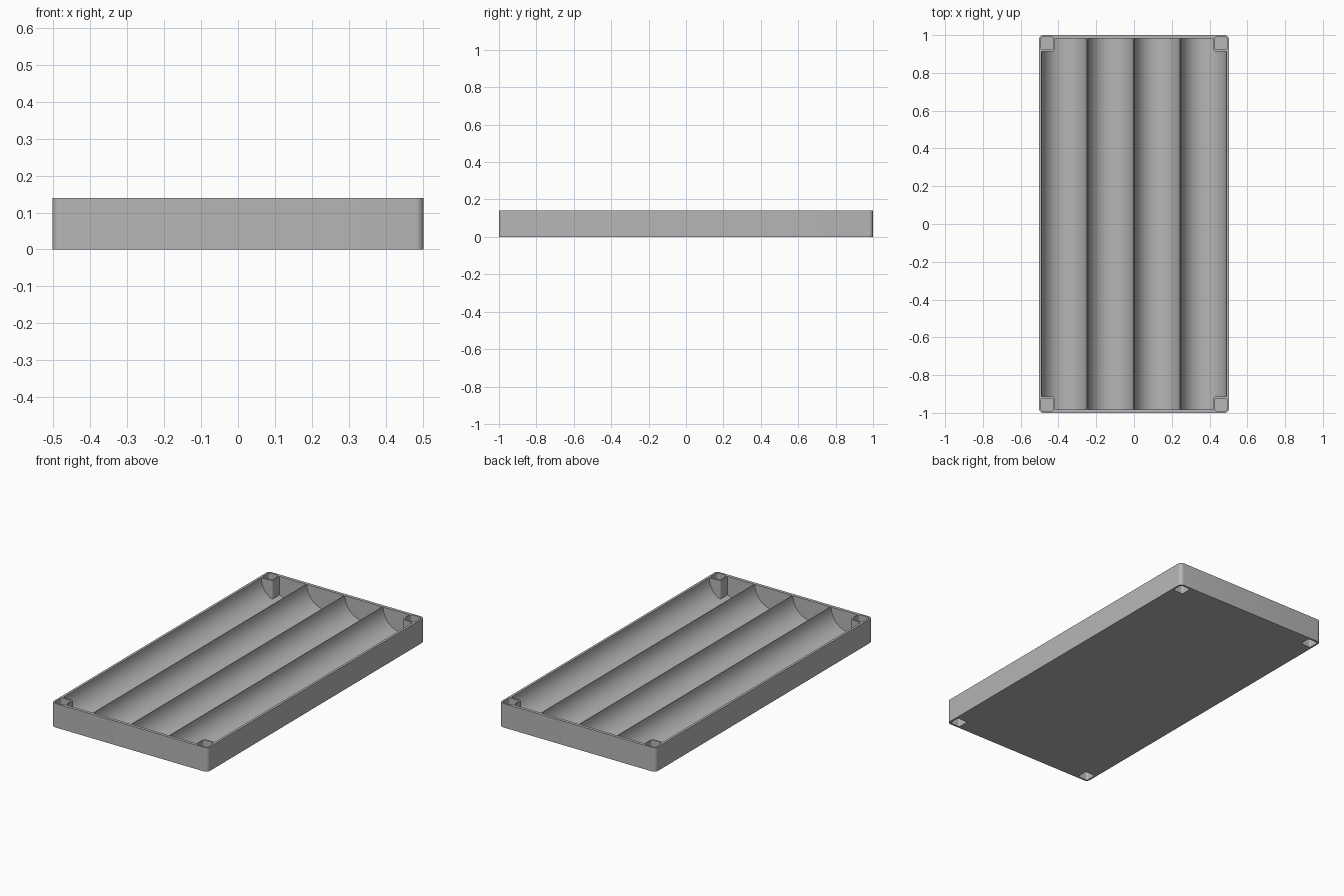
import bpy, bmesh, math

cube = bpy.data.objects.get("Cube")
if cube:
    bpy.data.objects.remove(cube, do_unlink=True)

HALF_X, HALF_Y, HEIGHT = 0.503, 1.0, 0.14
END_Y = 0.982            # inner face of the end walls
RADIUS, PITCH = 0.12, 0.246
POST_X, POST_Y = 0.419, 0.913

grey = bpy.data.materials.new("plain grey")
grey.use_nodes = True
colour = (0.47, 0.47, 0.47, 1)
grey.diffuse_color = colour
grey.node_tree.nodes["Principled BSDF"].inputs["Base Color"].default_value = colour


def prism(name, points, direction):
    """Extrude a closed outline along a direction."""
    bm = bmesh.new()
    face = bm.faces.new([bm.verts.new(p) for p in points])
    top = bmesh.ops.extrude_face_region(bm, geom=[face])["geom"]
    bmesh.ops.translate(bm, vec=direction,
                        verts=[v for v in top if isinstance(v, bmesh.types.BMVert)])
    bmesh.ops.recalc_face_normals(bm, faces=bm.faces)
    mesh = bpy.data.meshes.new(name)
    bm.to_mesh(mesh)
    bm.free()
    mesh.materials.append(grey)
    obj = bpy.data.objects.new(name, mesh)
    bpy.context.collection.objects.link(obj)
    return obj


def rounded_block(name, cx, cy, hx, hy, r, z0, z1, steps=8):
    """Upright block with rounded vertical edges."""
    points = []
    for q, (sx, sy) in enumerate([(1, 1), (-1, 1), (-1, -1), (1, -1)]):
        for i in range(steps + 1):
            a = (q + i / steps) * math.pi / 2
            points.append((cx + sx * (hx - r) + r * math.cos(a),
                           cy + sy * (hy - r) + r * math.sin(a), z0))
    return prism(name, points, (0, 0, z1 - z0))


def subtract(target, cutters):
    """Cut each solid away, then discard the cutters."""
    for cutter in cutters:
        cutter.hide_render = True
        mod = target.modifiers.new("cut", 'BOOLEAN')
        mod.operation, mod.solver, mod.object = 'DIFFERENCE', 'EXACT', cutter
        bpy.context.view_layer.objects.active = target
        bpy.ops.object.modifier_apply(modifier=mod.name)
        bpy.data.objects.remove(cutter, do_unlink=True)


tray = rounded_block("tray", 0, 0, HALF_X, HALF_Y, 0.022, 0, HEIGHT)
corners = [(sx, sy) for sx in (-1, 1) for sy in (-1, 1)]

# Four half-round troughs, leaving the corner posts standing
for k in range(4):
    cx = (k - 1.5) * PITCH
    outline = [(cx + RADIUS, -END_Y, HEIGHT + 0.05), (cx - RADIUS, -END_Y, HEIGHT + 0.05)]
    for i in range(49):
        a = math.pi * (1 + i / 48)
        outline.append((cx + RADIUS * math.cos(a), -END_Y, HEIGHT + RADIUS * math.sin(a)))
    trough = prism("trough_cutter", outline, (0, 2 * END_Y, 0))
    if k in (0, 3):
        side = -1 if k == 0 else 1
        subtract(trough, [rounded_block("post_shape", side * (POST_X + 0.1), sy * (POST_Y + 0.1),
                                        0.1, 0.1, 0.014, -0.1, 0.3) for sy in (-1, 1)])
    subtract(tray, [trough])

# Square pockets in the top and underside of every corner post
for sx, sy in corners:
    subtract(tray, [rounded_block("pocket_cutter", sx * 0.459, sy * 0.956, 0.033, 0.033, 0.01, z0, z1)
                    for z0, z1 in ((HEIGHT - 0.05, HEIGHT + 0.05), (-0.05, 0.05))])

bpy.ops.object.select_all(action='DESELECT')
tray.select_set(True)
bpy.context.view_layer.objects.active = tray
bpy.ops.object.shade_smooth_by_angle(angle=math.radians(30))
